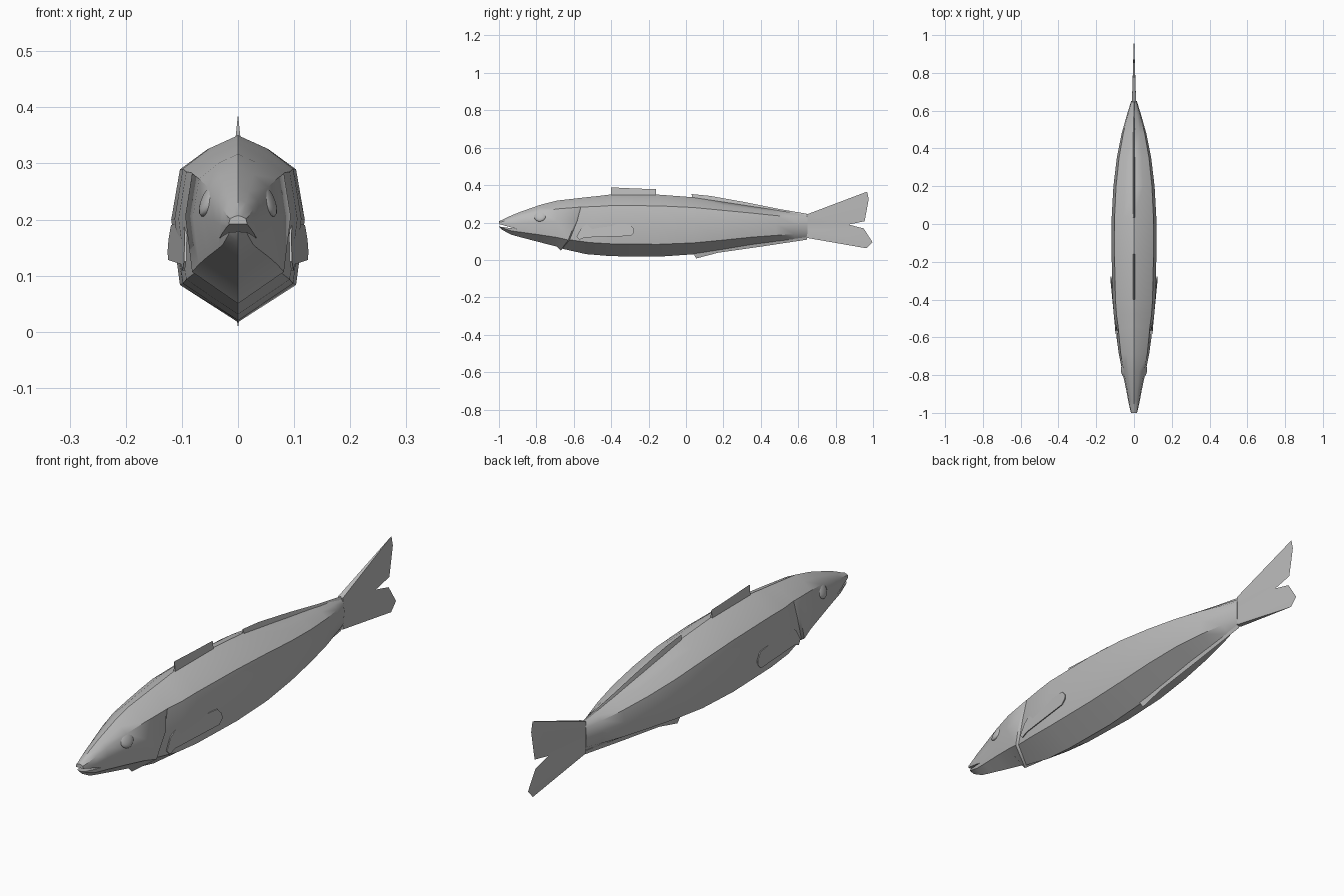
import bpy, bmesh, math
from mathutils import Matrix, Vector

if "Cube" in bpy.data.objects:
    bpy.data.objects.remove(bpy.data.objects["Cube"])

grey = bpy.data.materials.new("fish grey")
grey.diffuse_color = (0.5, 0.5, 0.5, 1)
grey.use_nodes = True
grey.node_tree.nodes["Principled BSDF"].inputs["Base Color"].default_value = grey.diffuse_color


def make(name, bm, angle=40):
    bmesh.ops.recalc_face_normals(bm, faces=bm.faces)
    me = bpy.data.meshes.new(name)
    bm.to_mesh(me)
    bm.free()
    me.materials.append(grey)
    ob = bpy.data.objects.new(name, me)
    bpy.context.collection.objects.link(ob)
    bpy.ops.object.select_all(action='DESELECT')
    ob.select_set(True)
    bpy.context.view_layer.objects.active = ob
    if angle:
        bpy.ops.object.shade_smooth_by_angle(angle=math.radians(angle))
    return ob


# Cross-section of the right half: (width factor, height factor), top to bottom
SECTION = [(0, 1), (.45, .93), (.87, .82), (1, .55), (.87, .2), (0, 0)]
# Gill edge runs diagonally: y shift for each section point
GILL = [.05, .04, .03, .01, -.03, -.07]
# Stations: y, bottom, top, half width, gill shift, lower inset
BODY = [(-1, .178, .207, .016, 0, 0), (-.985, .162, .213, .02, 0, 0),
        (-.935, .135, .237, .031, 0, 0), (-.88, .12, .259, .041, 0, 0),
        (-.78, .094, .294, .062, 0, 0), (-.69, .071, .317, .08, 0, 0),
        (-.6, .05, .333, .094, 1, 0), (-.592, .051, .334, .094, 1, .009),
        (-.5, .031, .341, .106, .5, 0), (-.4, .02, .35, .113, 0, 0),
        (-.15, .017, .349, .119, 0, 0), (.04, .03, .335, .118, 0, 0),
        (.2, .055, .311, .109, 0, 0), (.35, .08, .288, .091, 0, 0),
        (.48, .097, .268, .065, 0, 0), (.58, .109, .253, .037, 0, 0),
        (.65, .118, .243, .015, 0, 0)]

# Body: lofted rings
bm = bmesh.new()
rings = []
for y, lo, hi, w, shift, inset in BODY:
    half = []
    for i, (fx, fz) in enumerate(SECTION):
        cut = inset if i >= 3 else 0
        half.append((fx * (w - cut), y + GILL[i] * shift,
                     lo + fz * (hi - lo) + (cut if i == 5 else 0)))
    loop = half + [(-x, yy, z) for x, yy, z in half[-2:0:-1]]
    rings.append([bm.verts.new(p) for p in loop])
for a, b in zip(rings, rings[1:]):
    for i in range(len(a)):
        j = (i + 1) % len(a)
        bm.faces.new((a[i], a[j], b[j], b[i]))
bm.faces.new(rings[0])
bm.faces.new(rings[-1])
body = make("body", bm, 0)

# Mouth: thin wedge cut into the snout
bm = bmesh.new()
wedge = [(-1.02, .197), (-1.02, .181), (-.905, .166)]
sides = [[bm.verts.new((x, y, z)) for y, z in wedge] for x in (-.1, .1)]
bm.faces.new(sides[0])
bm.faces.new(sides[1])
for i in range(3):
    j = (i + 1) % 3
    bm.faces.new((sides[0][i], sides[0][j], sides[1][j], sides[1][i]))
cutter = make("mouth_cutter", bm, 0)
mod = body.modifiers.new("mouth", 'BOOLEAN')
mod.operation = 'DIFFERENCE'
mod.solver = 'EXACT'
mod.object = cutter
bpy.ops.object.select_all(action='DESELECT')
body.select_set(True)
bpy.context.view_layer.objects.active = body
bpy.ops.object.modifier_apply(modifier="mouth")
bpy.data.objects.remove(cutter)
bpy.ops.object.shade_smooth_by_angle(angle=math.radians(40))


# Midline fins: root edge has thickness, free edge is sharp
def fin(name, pairs, t):
    bm = bmesh.new()
    cols = []
    for (ry, rz), (ty, tz) in pairs:
        cols.append([bm.verts.new((t, ry, rz)), bm.verts.new((0, ty, tz)),
                     bm.verts.new((-t, ry, rz))])
    for a, b in zip(cols, cols[1:]):
        for i in range(3):
            j = (i + 1) % 3
            bm.faces.new((a[i], a[j], b[j], b[i]))
    bm.faces.new(cols[0])
    bm.faces.new(cols[-1])
    return make(name, bm, 30)


fin("front_dorsal_fin", [((-.4, .34), (-.402, .388)), ((-.28, .34), (-.28, .382)),
                         ((-.16, .34), (-.16, .378))], .005)
fin("rear_dorsal_fin", [((.035, .325), (.03, .352)), ((.13, .312), (.13, .342)),
                        ((.32, .285), (.32, .308)), ((.5, .258), (.5, .272)),
                        ((.65, .235), (.65, .246))], .006)
fin("anal_fin", [((.035, .04), (.055, .008)), ((.17, .06), (.17, .038)),
                 ((.4, .095), (.4, .071)), ((.65, .125), (.645, .108))], .006)

# Tail fin: forked, tapering to a sharp rear edge
lobes = [((.645, .243), (.968, .365)), ((.647, .23), (.977, .325)),
         ((.649, .205), (.955, .207)), ((.65, .183), (.87, .189)),
         ((.649, .16), (.95, .168)), ((.647, .13), (.997, .095)),
         ((.645, .118), (.966, .062))]
fin("tail_fin", lobes, .011)

# Pectoral fins: thin plates lying on the flanks
FIN = [(-.585, .125), (-.56, .17), (-.52, .198), (-.3, .19), (-.277, .165),
       (-.277, .145), (-.295, .128), (-.54, .12), (-.57, .108)]
for name, s in (("right", 1), ("left", -1)):
    bm = bmesh.new()
    layers = []
    for off in (0, .004):
        layers.append([bm.verts.new((s * (.121 + .1 * (y + .277) - .08 * (z - .15) + off), y, z))
                       for y, z in FIN])
    bm.faces.new(layers[0])
    bm.faces.new(layers[1])
    for i in range(len(FIN)):
        j = (i + 1) % len(FIN)
        bm.faces.new((layers[0][i], layers[0][j], layers[1][j], layers[1][i]))
    make(name + "_pectoral_fin", bm, 30)

    # Eyes: flattened spheres facing outward and slightly up
    normal = Vector((s * .87, -.17, .42))
    turn = normal.to_track_quat('Z', 'Y').to_matrix().to_4x4()
    bm = bmesh.new()
    bmesh.ops.create_uvsphere(bm, u_segments=16, v_segments=8, radius=1,
                              matrix=Matrix.Translation((s * .051, -.78, .236))
                              @ turn @ Matrix.Diagonal((.034, .034, .012, 1)))
    make(name + "_eye", bm, 60)
